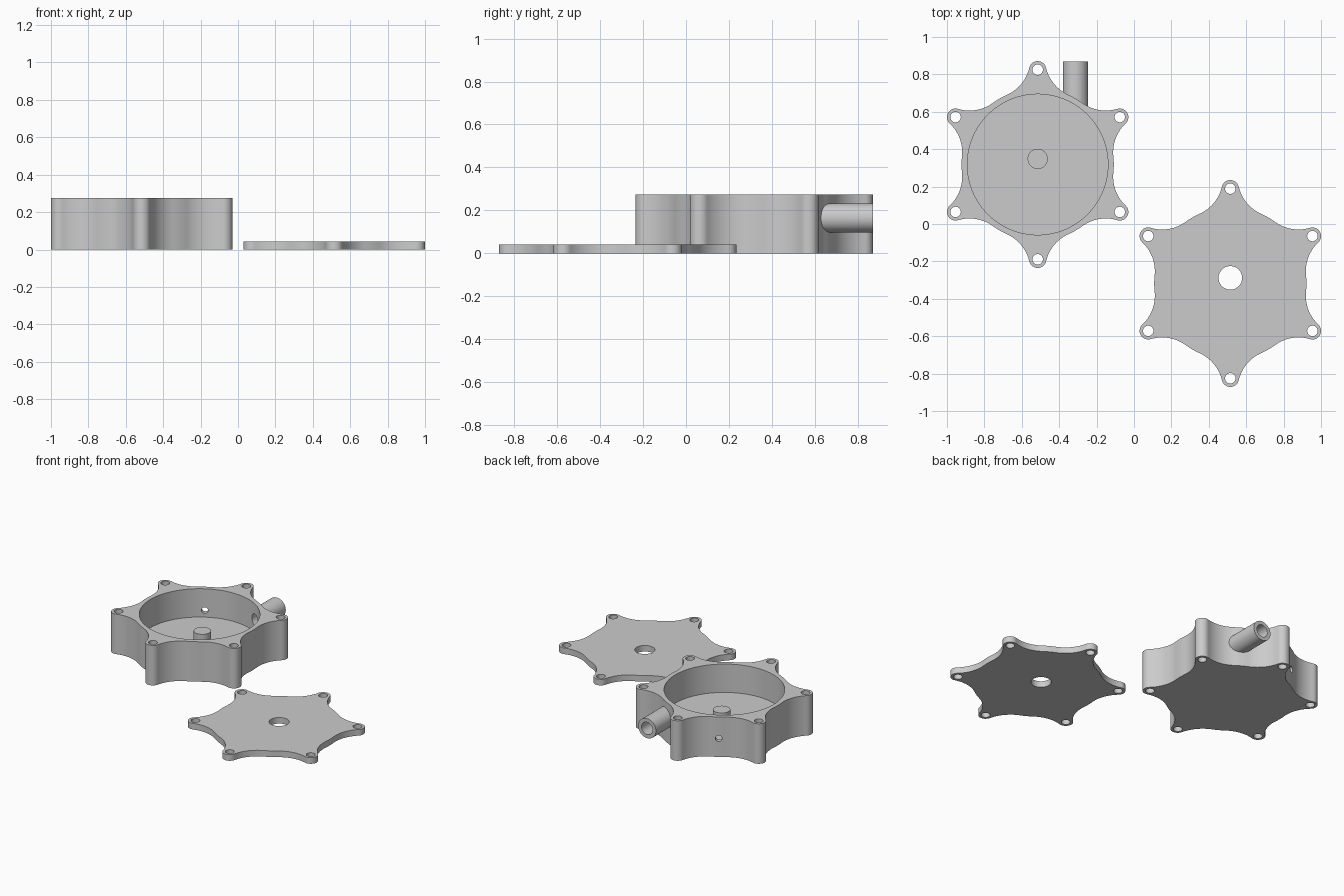
import bpy, bmesh, math
from mathutils import Matrix, Vector

if "Cube" in bpy.data.objects:
    bpy.data.objects.remove(bpy.data.objects["Cube"])

HUB_R, LOBE_D, LOBE_R = 0.407, 0.507, 0.046   # hub circle, lobe distance, lobe radius
HOLE_R = 0.028
BODY = Vector((-0.515, 0.318, 0))
LID = Vector((0.515, -0.318, 0))
BODY_H, LID_H, FLOOR = 0.275, 0.042, 0.08

grey = bpy.data.materials.new("light grey")
grey.diffuse_color = (0.6, 0.6, 0.6, 1)
grey.use_nodes = True
grey.node_tree.nodes["Principled BSDF"].inputs["Base Color"].default_value = grey.diffuse_color


def add(name, bm):
    bmesh.ops.recalc_face_normals(bm, faces=bm.faces)
    mesh = bpy.data.meshes.new(name)
    bm.to_mesh(mesh)
    bm.free()
    mesh.materials.append(grey)
    ob = bpy.data.objects.new(name, mesh)
    bpy.context.collection.objects.link(ob)
    return ob


def cylinder(name, start, end, r, n=48):
    start, end = Vector(start), Vector(end)
    axis = end - start
    rot = axis.to_track_quat('Z', 'Y').to_matrix().to_4x4()
    bm = bmesh.new()
    bmesh.ops.create_cone(bm, cap_ends=True, segments=n, radius1=r, radius2=r,
                          depth=axis.length,
                          matrix=Matrix.Translation((start + end) / 2) @ rot)
    return add(name, bm)


def arc(c, r, a0, a1, n):
    return [Vector((c[0] + r * math.cos(a0 + (a1 - a0) * i / n),
                    c[1] + r * math.sin(a0 + (a1 - a0) * i / n), 0)) for i in range(n + 1)]


def star_outline():
    # Lobe arc, concave fillet, short hub arc, concave fillet, six times round
    t = math.radians(24)
    k = LOBE_D * math.cos(t)
    f = ((HUB_R ** 2 + LOBE_D ** 2 - 2 * HUB_R * k - LOBE_R ** 2)
         / (2 * (k - HUB_R + LOBE_R)))
    fc = Vector(((HUB_R + f) * math.cos(t), (HUB_R + f) * math.sin(t)))
    b = math.atan2(fc.y, fc.x - LOBE_D)
    half = arc((LOBE_D, 0), LOBE_R, 0, b, 9)
    half += arc(fc, f, b - math.pi, t - math.pi, 16)[1:]
    half += arc((0, 0), HUB_R, t, math.radians(30), 3)[1:]
    mirrored = [Vector((p.x, -p.y, 0)) for p in reversed(half[1:-1])]
    pts = []
    for i in range(6):
        rot = Matrix.Rotation(math.radians(30 + 60 * i), 3, 'Z')
        pts += [rot @ p for p in mirrored + half]
    return pts


def star_plate(name, centre, height):
    bm = bmesh.new()
    face = bm.faces.new([bm.verts.new(p + centre) for p in star_outline()])
    ext = bmesh.ops.extrude_face_region(bm, geom=[face])
    top = [v for v in ext['geom'] if isinstance(v, bmesh.types.BMVert)]
    bmesh.ops.translate(bm, vec=(0, 0, height), verts=top)
    return add(name, bm)


def combine(ob, tool, op='DIFFERENCE'):
    mod = ob.modifiers.new(op, 'BOOLEAN')
    mod.operation, mod.solver, mod.object = op, 'EXACT', tool
    bpy.context.view_layer.objects.active = ob
    bpy.ops.object.modifier_apply(modifier=mod.name)
    bpy.data.objects.remove(tool)


def screw_holes(ob, centre):
    for i in range(6):
        a = math.radians(30 + 60 * i)
        p = centre + LOBE_D * Vector((math.cos(a), math.sin(a), 0))
        combine(ob, cylinder("hole_cutter", p + Vector((0, 0, -0.1)),
                             p + Vector((0, 0, 0.4)), HOLE_R, 32))


# Pump housing with outlet tube, round chamber, bore and side vent
housing = star_plate("housing", BODY, BODY_H)
combine(housing, cylinder("outlet_tube", BODY + Vector((0.202, 0.25, 0.165)),
                          BODY + Vector((0.202, 0.552, 0.165)), 0.0675), 'UNION')
combine(housing, cylinder("chamber_cutter", BODY + Vector((0, 0, FLOOR)),
                          BODY + Vector((0, 0, 0.5)), 0.376, 128))
combine(housing, cylinder("bore_cutter", BODY + Vector((0.202, 0.15, 0.165)),
                          BODY + Vector((0.202, 0.7, 0.165)), 0.042))
d = Vector((math.cos(math.radians(120)), math.sin(math.radians(120)), 0))
lift = Vector((0, 0, 0.127))
combine(housing, cylinder("vent_cutter", BODY + d * 0.3 + lift,
                          BODY + d * 0.5 + lift, 0.021, 32))
screw_holes(housing, BODY)

# Off-centre post on the chamber floor
post = cylinder("post", BODY + Vector((0, 0.03, FLOOR - 0.02)),
                BODY + Vector((0, 0.03, 0.15)), 0.054)

# Flat lid with an off-centre shaft hole
lid = star_plate("lid", LID, LID_H)
combine(lid, cylinder("shaft_cutter", LID + Vector((0, 0.03, -0.1)),
                      LID + Vector((0, 0.03, 0.2)), 0.063, 64))
screw_holes(lid, LID)

# Smooth curved walls, keep crisp rims
for ob in (housing, post, lid):
    bpy.ops.object.select_all(action='DESELECT')
    ob.select_set(True)
    bpy.context.view_layer.objects.active = ob
    bpy.ops.object.shade_smooth_by_angle(angle=math.radians(30))
